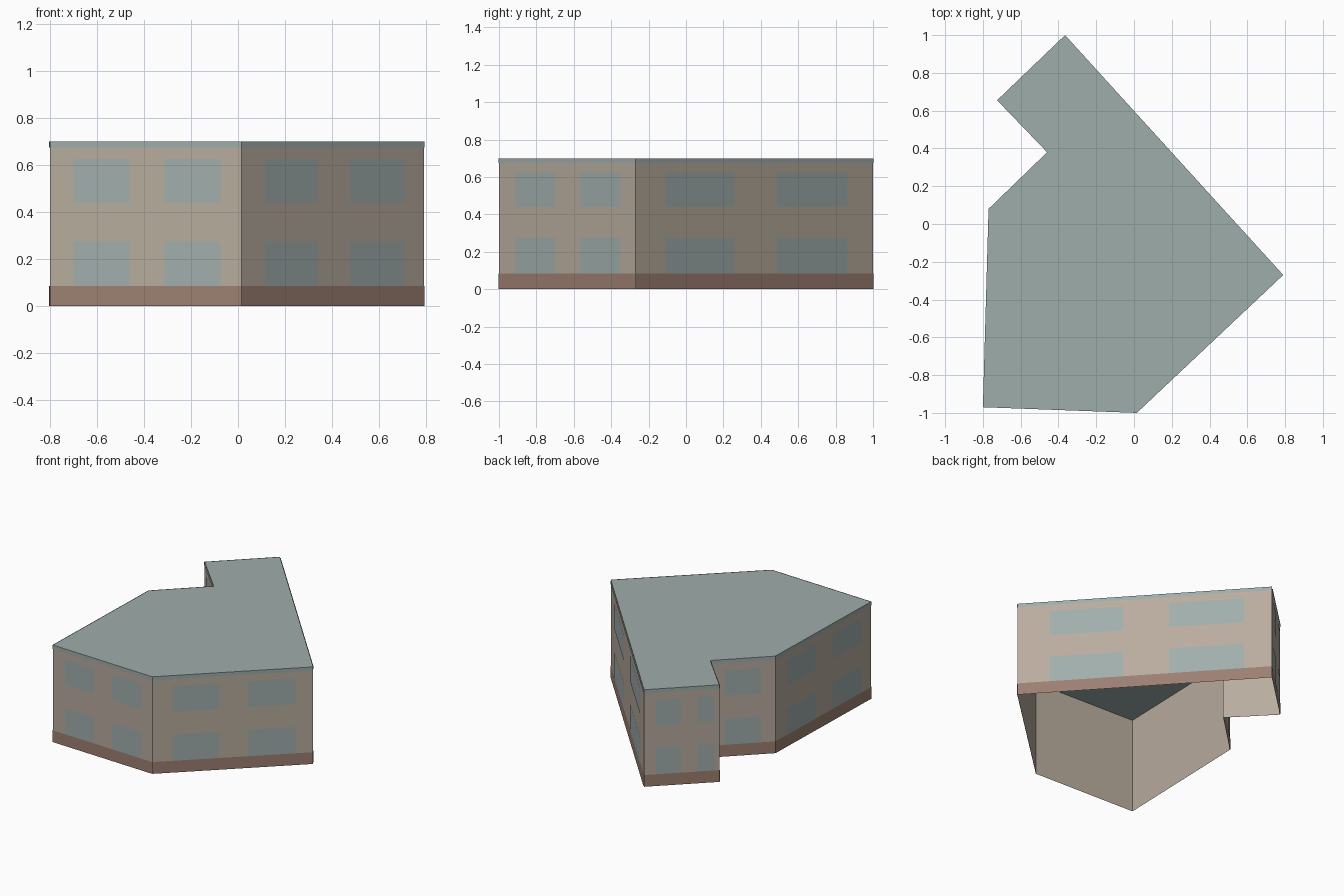
import bpy
from mathutils import Vector

cube = bpy.data.objects.get("Cube")
if cube:
    bpy.data.objects.remove(cube, do_unlink=True)


def linear(c):
    return c / 12.92 if c <= 0.04045 else ((c + 0.055) / 1.055) ** 2.4


def material(name, *srgb):
    colour = [linear(c / 255) for c in srgb] + [1]
    mat = bpy.data.materials.new(name)
    mat.use_nodes = True
    mat.diffuse_color = colour
    bsdf = mat.node_tree.nodes["Principled BSDF"]
    bsdf.inputs["Base Color"].default_value = colour
    bsdf.inputs["Roughness"].default_value = 0.9
    return mat


plaster = material("beige plaster", 184, 172, 158)
brick = material("brown plinth", 157, 128, 114)
slate = material("grey green roof", 158, 173, 171)
glass = material("pale blue glass", 160, 174, 172)

HEIGHT = 0.70
PLINTH = 0.085
RIM = 0.674
OFFSET = 0.003

# Footprint, anticlockwise from the front left corner
outline = [Vector(p) for p in (
    (-0.80, -0.97), (0.015, -1.0), (0.79, -0.27), (-0.365, 1.0),
    (-0.725, 0.655), (-0.46, 0.38), (-0.77, 0.08))]

# Window spans along each wall, as fractions of its length
pair = [(0.125, 0.415), (0.595, 0.89)]
single = [(0.22, 0.78)]
end_pair = [(0.16, 0.49), (0.71, 0.93)]
window_spans = [pair, pair, pair, end_pair, single, single, pair]
storeys = [(PLINTH, 0.275), (0.44, 0.625)]


def add_object(name, faces, mat):
    """Build one object from a list of polygons given as corner points."""
    verts, polys = [], []
    for face in faces:
        polys.append(range(len(verts), len(verts) + len(face)))
        verts.extend(face)
    mesh = bpy.data.meshes.new(name)
    mesh.from_pydata(verts, [], [list(p) for p in polys])
    mesh.materials.append(mat)
    obj = bpy.data.objects.new(name, mesh)
    bpy.context.collection.objects.link(obj)
    return obj


def panel(i, span, low, high, offset=0.0):
    """Upright rectangle on wall i, moved outwards by offset."""
    a, b = outline[i], outline[(i + 1) % len(outline)]
    along = b - a
    out = Vector((along.y, -along.x)).normalized() * offset
    p, q = (a + along * t + out for t in span)
    return [(p.x, p.y, low), (q.x, q.y, low), (q.x, q.y, high), (p.x, p.y, high)]


walls = range(len(outline))
whole = (0, 1)

# Open-bottomed shell and flat roof
add_object("walls", [panel(i, whole, 0, HEIGHT) for i in walls], plaster)
add_object("roof", [[(p.x, p.y, HEIGHT) for p in outline]], slate)

# Thin facings on the outside
add_object("plinth", [panel(i, whole, 0, PLINTH, OFFSET) for i in walls], brick)
add_object("roof_rim", [panel(i, whole, RIM, HEIGHT, OFFSET) for i in walls], slate)
add_object("windows", [panel(i, span, low, high, OFFSET)
                       for i in walls for span in window_spans[i]
                       for low, high in storeys], glass)
